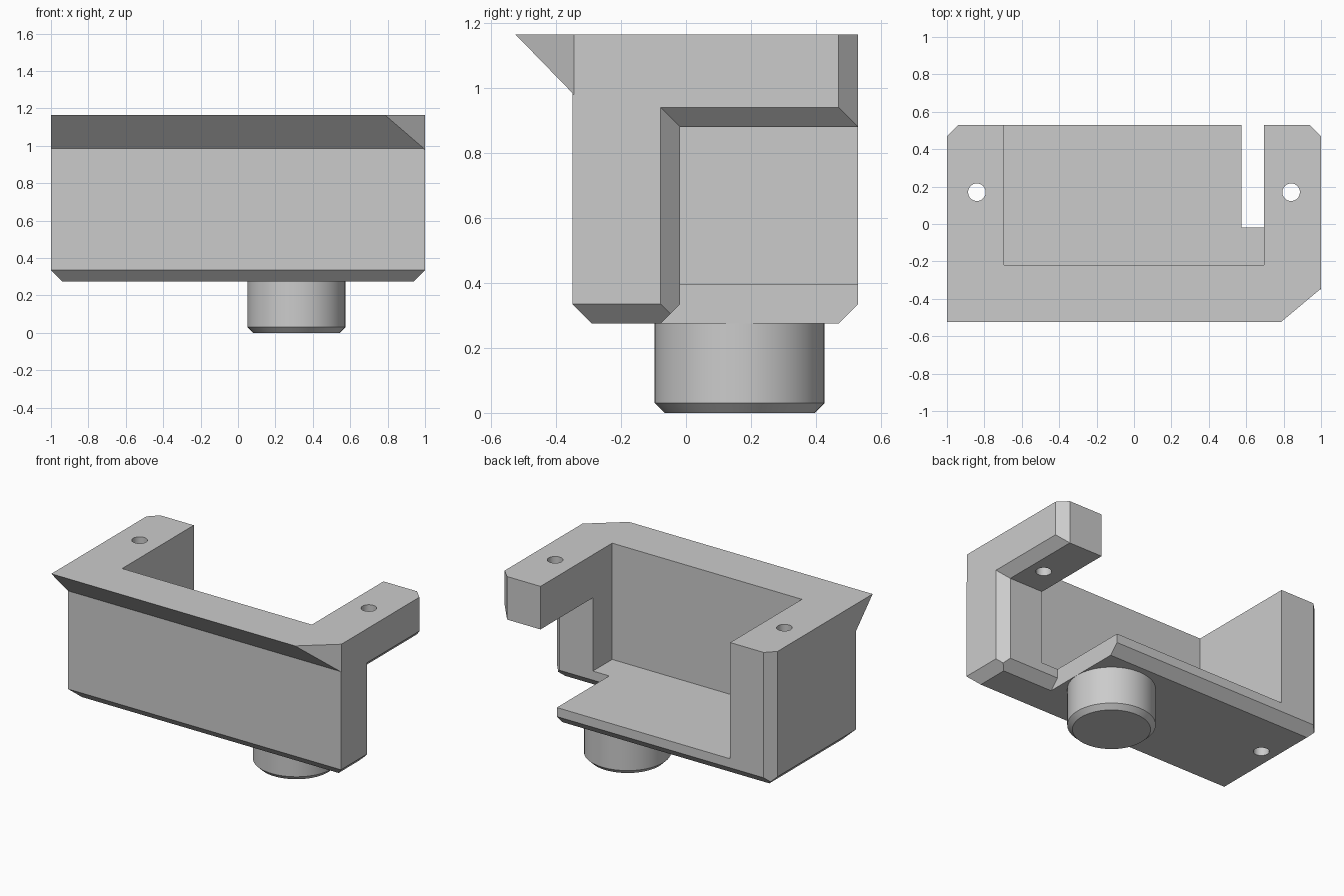
import bpy
import bmesh
from mathutils import Vector

if "Cube" in bpy.data.objects:
    bpy.data.objects.remove(bpy.data.objects["Cube"], do_unlink=True)

grey = bpy.data.materials.new("plain grey")
grey.use_nodes = True
COLOUR = (0.6, 0.6, 0.6, 1)
grey.diffuse_color = COLOUR
grey.node_tree.nodes["Principled BSDF"].inputs["Base Color"].default_value = COLOUR

CH = 0.06                       # common chamfer size
BOTTOM, TOP = 0.275, 1.165
FRONT, BACK = -0.35, 0.53


def make_object(name, bm):
    bmesh.ops.recalc_face_normals(bm, faces=bm.faces)
    mesh = bpy.data.meshes.new(name)
    bm.to_mesh(mesh)
    bm.free()
    mesh.materials.append(grey)
    obj = bpy.data.objects.new(name, mesh)
    bpy.context.collection.objects.link(obj)
    return obj


def prism(name, axis, profile, lo, hi, far_profile=None):
    """Solid along x (profile in y, z) or z (profile in x, y)."""
    def place(p, t):
        return Vector((t, *p)) if axis == "x" else Vector((*p, t))
    bm = bmesh.new()
    a = [bm.verts.new(place(p, lo)) for p in profile]
    b = [bm.verts.new(place(p, hi)) for p in far_profile or profile]
    bm.faces.new(a)
    bm.faces.new(b[::-1])
    for i in range(len(a)):
        j = (i + 1) % len(a)
        bm.faces.new((a[i], a[j], b[j], b[i]))
    return make_object(name, bm)


def rect(u0, u1, v0, v1):
    return [(u0, v0), (u1, v0), (u1, v1), (u0, v1)]


def cylinder(name, x, y, z0, z1, radius, segments, bevel=0):
    bm = bmesh.new()
    bmesh.ops.create_cone(bm, cap_ends=True, segments=segments,
                          radius1=radius, radius2=radius, depth=z1 - z0)
    bmesh.ops.translate(bm, vec=(x, y, (z0 + z1) / 2), verts=bm.verts)
    if bevel:
        rim = [e for e in bm.edges if all(v.co.z < z0 + 0.001 for v in e.verts)]
        bmesh.ops.bevel(bm, geom=rim, offset=bevel, segments=1, affect="EDGES")
    return make_object(name, bm)


def activate(obj):
    bpy.ops.object.select_all(action="DESELECT")
    obj.select_set(True)
    bpy.context.view_layer.objects.active = obj


def cut(target, cutter):
    activate(target)
    mod = target.modifiers.new("cut", "BOOLEAN")
    mod.operation = "DIFFERENCE"
    mod.solver = "EXACT"
    mod.object = cutter
    bpy.ops.object.modifier_apply(modifier=mod.name)
    bpy.data.objects.remove(cutter, do_unlink=True)


# Housing block with the sloped front lip and chamfered lower edges
housing = prism("housing", "x", [
    (FRONT, BOTTOM + CH), (FRONT + CH, BOTTOM), (BACK - CH, BOTTOM),
    (BACK, BOTTOM + CH), (BACK, TOP), (-0.525, TOP), (FRONT, 0.985)], -1, 1)

# Open cavity
cut(housing, prism("cavity", "z", rect(-0.695, 0.695, -0.22, 0.8), 0.395, 1.4))

# Chamfers on the lower side edges and upright back corners
E = 0.1
for s in (-1, 1):
    low = rect(-0.8, 0.8, BOTTOM - E, BOTTOM)
    # wedge whose upper face rises outward at 45 degrees
    wide = rect(-0.8, 0.8, BOTTOM - E, BOTTOM + CH + E)
    cut(housing, prism("side_chamfer", "x", low, s * (1 - CH), s * (1 + E), wide))
    corner = [(s * (1 - CH - E), BACK + E), (s * (1 + E), BACK - CH - E),
              (s * (1 + E), BACK + E)]
    cut(housing, prism("corner_chamfer", "z", corner, 0, 1.4))

# Clipped lip corner
cut(housing, prism("lip_clip", "z", [
    (0.785 - 0.215, -0.525 - 0.18), (1.0 + 0.215, -0.345 + 0.18),
    (1.215, -0.705)], 0.98, 1.4))

# Side window below the arm, with its own chamfered rims
SILL, ARM = -0.018, 0.88
cut(housing, prism("window", "x", [
    (SILL - 0.16, BOTTOM + CH - 0.16), (SILL, BOTTOM + CH), (SILL, ARM),
    (0.8, ARM), (0.8, BOTTOM + CH - 0.16)], 0.575, 1.2))
cut(housing, prism("window_rim", "x", rect(SILL, 0.8, 0.1, ARM), 1 - CH, 1 + E,
                   rect(SILL - CH - E, 0.8, 0.1, ARM + CH + E)))

# Screw holes
for x in (-0.84, 0.84):
    cut(housing, cylinder("hole", x, 0.17, 0.1, 1.4, 0.047, 32))

# Round peg underneath
peg = cylinder("bottom_peg", 0.3125, 0.165, 0, 0.3, 0.2615, 64, bevel=0.03)

for obj in (housing, peg):
    activate(obj)
    bpy.ops.object.shade_smooth_by_angle(angle=0.5)
